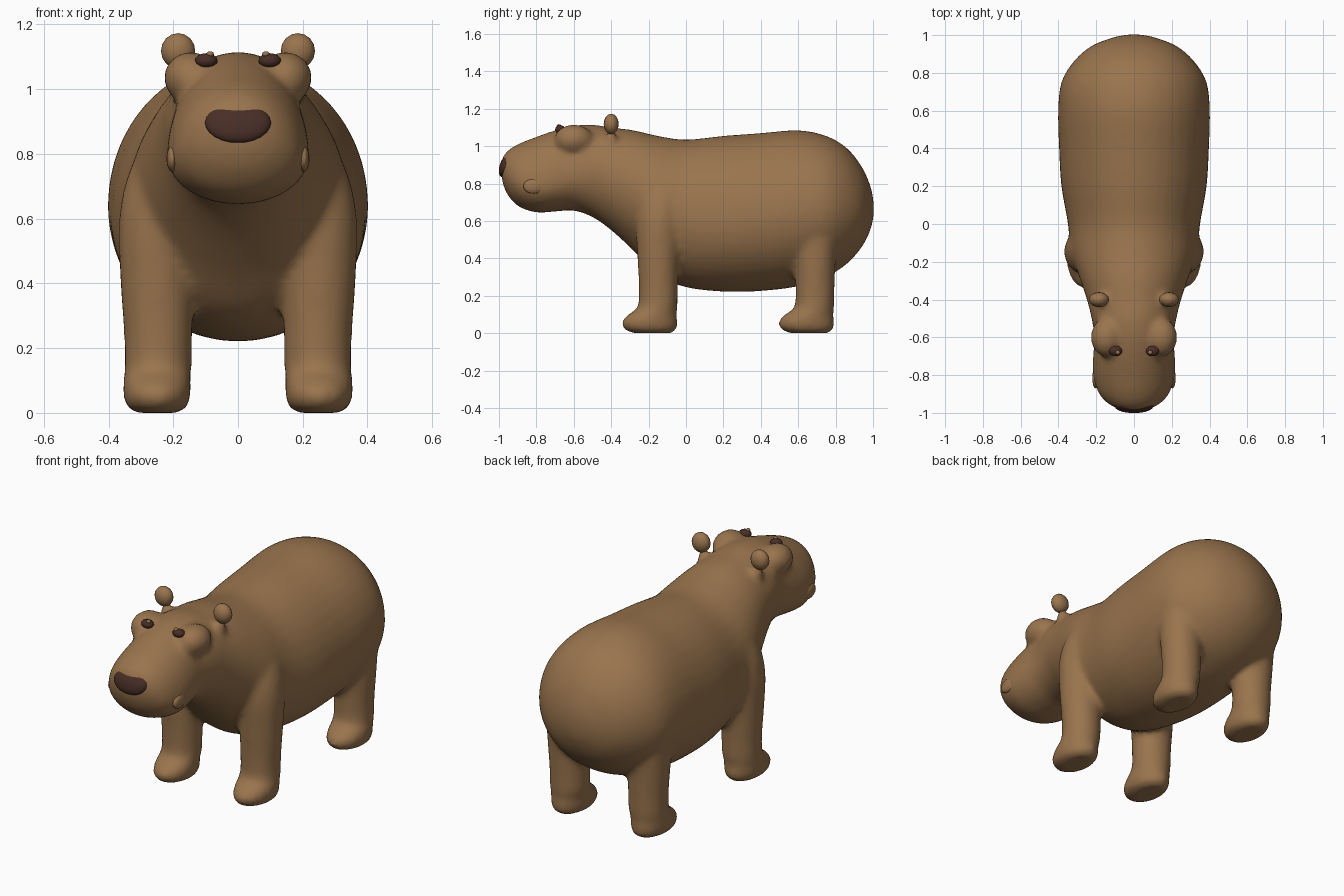
import bpy, bmesh, math
from mathutils import Vector

old = bpy.data.objects.get("Cube")
if old:
    bpy.data.objects.remove(old, do_unlink=True)


def material(name, rgb):
    m = bpy.data.materials.new(name)
    m.use_nodes = True
    m.diffuse_color = (*rgb, 1)
    bsdf = m.node_tree.nodes["Principled BSDF"]
    bsdf.inputs["Base Color"].default_value = (*rgb, 1)
    bsdf.inputs["Roughness"].default_value = 0.8
    return m


FUR = material("brown fur", (0.32, 0.175, 0.075))
DARK = material("dark brown", (0.065, 0.027, 0.02))


def smooth_rows(rows, steps=4):
    """Catmull-Rom interpolation of ring parameters."""
    out = []
    for i in range(len(rows) - 1):
        a, b, c, d = (rows[max(0, min(len(rows) - 1, i + k))] for k in (-1, 0, 1, 2))
        for s in range(steps):
            t = s / steps
            out.append([q + 0.5 * t * (r - p + t * (2 * p - 5 * q + 4 * r - w
                        + t * (3 * (q - r) + w - p))) for p, q, r, w in zip(a, b, c, d)])
    return out + [rows[-1]]


def loft(bm, rings):
    """Skin a closed tube through rings of points and cap both ends."""
    loops = [[bm.verts.new(p) for p in ring] for ring in rings]
    n = len(loops[0])
    for a, b in zip(loops, loops[1:]):
        for i in range(n):
            j = (i + 1) % n
            bm.faces.new((a[i], a[j], b[j], b[i]))
    bm.faces.new(loops[0][::-1])
    bm.faces.new(loops[-1])


def angles(n):
    return [2 * math.pi * i / n for i in range(n)]


def trunk_ring(y, top, bottom, half, wide):
    # wide is the height fraction where the ring is broadest
    mid = bottom + (top - bottom) * wide
    return [(half * math.cos(a), y,
             mid + math.sin(a) * ((top - mid) if math.sin(a) > 0 else (mid - bottom)))
            for a in angles(40)]


def leg_ring(z, x, y, rx, ry):
    return [(x + rx * math.cos(a), y + ry * math.sin(a), z) for a in angles(24)]


def ball(bm, centre, radii, tilt=0, seg=24):
    made = bmesh.ops.create_uvsphere(bm, u_segments=seg, v_segments=seg // 2, radius=1)["verts"]
    bmesh.ops.scale(bm, vec=radii, verts=made)
    from_tilt = Vector((0, math.cos(tilt), math.sin(tilt)))
    up = Vector((0, -math.sin(tilt), math.cos(tilt)))
    for v in made:
        v.co = Vector((v.co.x, 0, 0)) + v.co.y * from_tilt + v.co.z * up + Vector(centre)


def finish(name, bm, mat):
    bmesh.ops.recalc_face_normals(bm, faces=bm.faces)
    me = bpy.data.meshes.new(name)
    bm.to_mesh(me)
    bm.free()
    me.materials.append(mat)
    for p in me.polygons:
        p.use_smooth = True
    ob = bpy.data.objects.new(name, me)
    bpy.context.scene.collection.objects.link(ob)
    return ob


# Trunk and head: y, top, bottom, half width, broadest height fraction
trunk = [
    (-0.985, 0.93, 0.82, 0.06, 0.5), (-0.96, 0.97, 0.75, 0.125, 0.45),
    (-0.90, 1.01, 0.68, 0.185, 0.4), (-0.80, 1.05, 0.645, 0.217, 0.36),
    (-0.70, 1.085, 0.65, 0.217, 0.36), (-0.60, 1.11, 0.655, 0.21, 0.4),
    (-0.50, 1.115, 0.62, 0.225, 0.5), (-0.40, 1.10, 0.55, 0.25, 0.5),
    (-0.28, 1.085, 0.44, 0.29, 0.5), (-0.15, 1.055, 0.31, 0.335, 0.48),
    (0.00, 1.035, 0.245, 0.35, 0.47), (0.20, 1.055, 0.222, 0.385, 0.45),
    (0.40, 1.07, 0.225, 0.397, 0.46), (0.60, 1.085, 0.25, 0.402, 0.47),
    (0.75, 1.055, 0.30, 0.385, 0.47), (0.86, 0.99, 0.37, 0.32, 0.47),
    (0.94, 0.89, 0.46, 0.23, 0.47), (0.985, 0.79, 0.55, 0.12, 0.47),
    (1.003, 0.71, 0.62, 0.04, 0.47)]

# Leg: height, centre x, centre y, radius x, radius y
leg = [
    (0.0, 0.25, -0.18, 0.065, 0.105), (0.02, 0.25, -0.19, 0.095, 0.14),
    (0.06, 0.25, -0.195, 0.105, 0.15), (0.10, 0.25, -0.18, 0.104, 0.13),
    (0.14, 0.247, -0.152, 0.104, 0.107), (0.25, 0.247, -0.148, 0.106, 0.105),
    (0.40, 0.25, -0.148, 0.114, 0.112), (0.60, 0.252, -0.145, 0.116, 0.125),
    (0.75, 0.23, -0.13, 0.105, 0.12), (0.88, 0.19, -0.11, 0.07, 0.09)]

bm = bmesh.new()
loft(bm, [trunk_ring(*r) for r in smooth_rows(trunk)])
for side in (-1, 1):
    for shift in (0, 0.838):
        loft(bm, [leg_ring(z, side * x, y + shift, rx, ry)
                  for z, x, y, rx, ry in smooth_rows(leg)])
    # Brow ridge and ear stem
    ball(bm, (side * 0.145, -0.60, 1.035), (0.085, 0.105, 0.082))
    ball(bm, (side * 0.17, -0.40, 1.02), (0.03, 0.03, 0.075))
body = finish("body", bm, FUR)

# Blend all body volumes into one soft skin
remesh = body.modifiers.new("blend", "REMESH")
remesh.mode = "VOXEL"
remesh.voxel_size = 0.016
remesh.use_smooth_shade = True
soften = body.modifiers.new("soften", "SMOOTH")
soften.factor = 0.5
soften.iterations = 10

# Nose
bm = bmesh.new()
ball(bm, (0, -0.965, 0.897), (0.102, 0.03, 0.066), tilt=-0.35)
finish("nose", bm, DARK)

# Paired face parts
for side, word in ((1, "left"), (-1, "right")):
    bm = bmesh.new()
    ball(bm, (side * 0.185, -0.40, 1.118), (0.053, 0.04, 0.055), seg=16)
    finish(word + "_ear", bm, FUR)
    bm = bmesh.new()
    ball(bm, (side * 0.098, -0.672, 1.088), (0.035, 0.028, 0.023), seg=16)
    finish(word + "_eye", bm, DARK)
    bm = bmesh.new()
    ball(bm, (side * 0.086, -0.68, 1.108), (0.012, 0.012, 0.009), seg=12)
    finish(word + "_eye_glint", bm, FUR)
    bm = bmesh.new()
    ball(bm, (side * 0.203, -0.815, 0.785), (0.018, 0.055, 0.04), seg=16)
    finish(word + "_cheek", bm, FUR)
